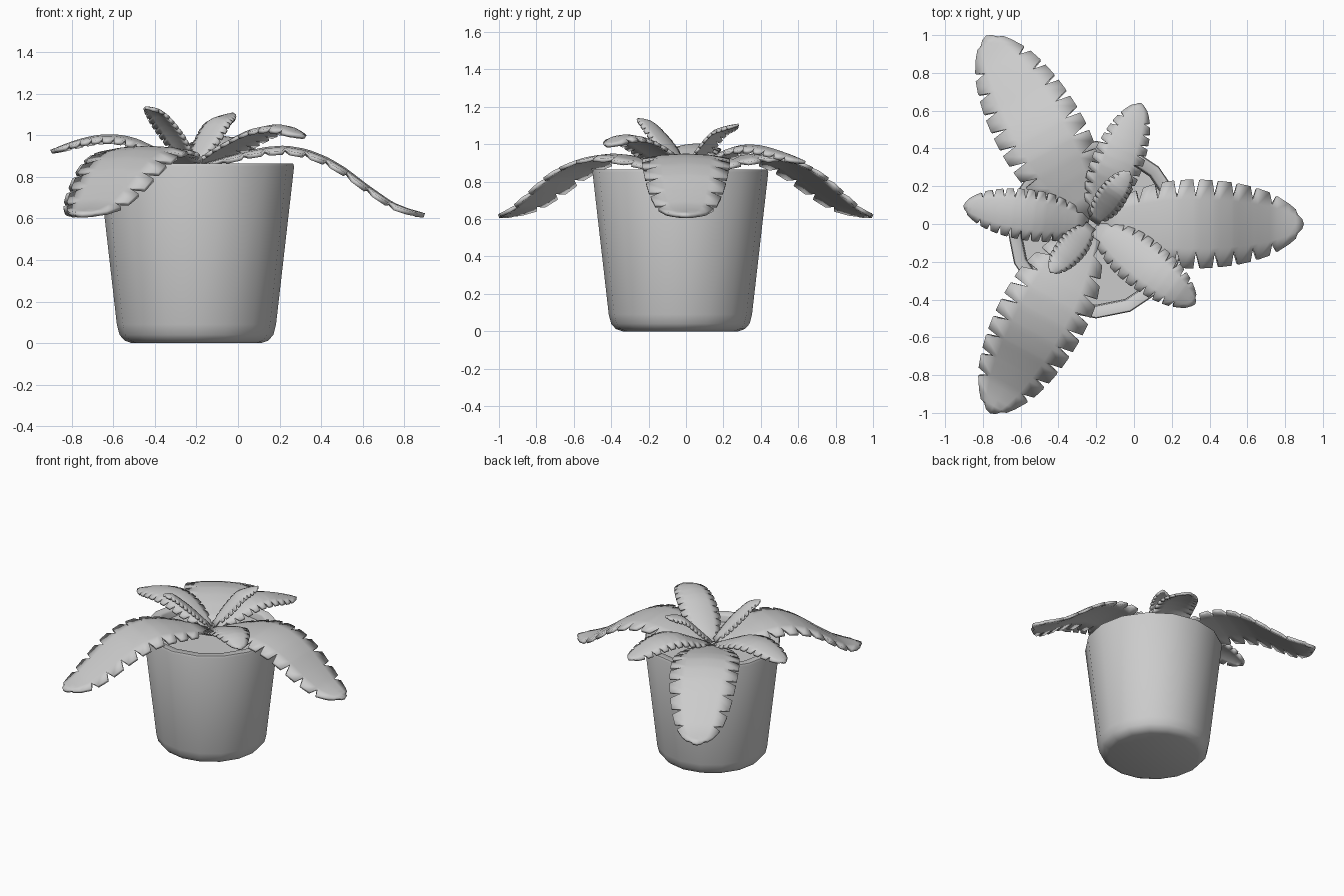
import bpy
import bmesh
import math
from mathutils import Matrix, Vector

if "Cube" in bpy.data.objects:
    bpy.data.objects.remove(bpy.data.objects["Cube"])

grey = bpy.data.materials.new("plain grey")
grey.use_nodes = True
grey.diffuse_color = (0.6, 0.6, 0.6, 1)
grey.node_tree.nodes["Principled BSDF"].inputs["Base Color"].default_value = (0.6, 0.6, 0.6, 1)


def finish(bm, name, angle):
    """Turn a bmesh into a smooth shaded object."""
    bmesh.ops.recalc_face_normals(bm, faces=bm.faces)
    mesh = bpy.data.meshes.new(name)
    bm.to_mesh(mesh)
    bm.free()
    mesh.materials.append(grey)
    obj = bpy.data.objects.new(name, mesh)
    bpy.context.collection.objects.link(obj)
    bpy.ops.object.select_all(action="DESELECT")
    obj.select_set(True)
    bpy.context.view_layer.objects.active = obj
    bpy.ops.object.shade_smooth_by_angle(angle=math.radians(angle))
    return obj


def lathe(name, profile, center, sides=16):
    """Revolve (radius, height) points and cap both ends."""
    bm = bmesh.new()
    rings = []
    for r, z in profile:
        rings.append([bm.verts.new((center[0] + r * math.cos(a), center[1] + r * math.sin(a), z))
                      for a in (math.tau * i / sides for i in range(sides))])
    for lo, hi in zip(rings, rings[1:]):
        for i in range(sides):
            j = (i + 1) % sides
            bm.faces.new((lo[i], lo[j], hi[j], hi[i]))
    bm.faces.new(rings[0][::-1])
    bm.faces.new(rings[-1])
    return finish(bm, name, 60)


def sample(points, t):
    """Smooth interpolation through evenly spaced values, t from 0 to 1."""
    f = t * (len(points) - 1)
    i = min(int(f), len(points) - 2)
    f -= i
    a, b = points[i], points[i + 1]
    before = points[i - 1] if i else 2 * a - b
    after = points[i + 2] if i + 2 < len(points) else 2 * b - a
    return a + 0.5 * f * (b - before + f * (2 * before - 5 * a + 4 * b - after
                                            + f * (3 * (a - b) + after - before)))


WIDTHS = (0.4, 0.68, 0.92, 1.0, 0.98, 0.88, 0.66, 0.22)


def leaf(name, angle, length, half_width, heights, teeth, thickness, droop):
    """Arched leaf with V notches cut along both edges."""
    rows = [(0, 1)]
    for i in range(teeth):
        start = 0.1 + 0.84 * i / teeth
        step = 0.84 / teeth
        rows += [(start, 0.62), (start + 0.24 * step, 1), (start + 0.86 * step, 1)]
    rows += [(0.96, 0.95), (1, 1)]
    turn = Matrix.Translation(Vector((-0.22, 0, 0))) @ Matrix.Rotation(math.radians(angle), 4, "Z")
    bm = bmesh.new()
    grid = []
    for t, edge in rows:
        w = half_width * sample(WIDTHS, t)
        z = sample(heights, t)
        row = []
        for u in (-edge, -0.55, 0, 0.55, edge):
            # tip corners pulled back for a rounded end
            x = length * (0.03 + 0.97 * t) - (0.03 * length * u * u if t == 1 else 0)
            row.append(bm.verts.new(turn @ Vector((x, u * w, z - droop * u * u * min(1, w / half_width)))))
        grid.append(row)
    for lo, hi in zip(grid, grid[1:]):
        for i in range(4):
            bm.faces.new((lo[i], hi[i], hi[i + 1], lo[i + 1]))
    obj = finish(bm, name, 50)
    solid = obj.modifiers.new("thickness", "SOLIDIFY")
    solid.thickness = thickness
    solid.offset = -1


# pot and soil
POT = (-0.2, -0.03)
lathe("pot", [(0.31, 0), (0.345, 0.012), (0.37, 0.04), (0.383, 0.09), (0.47, 0.85),
              (0.465, 0.865), (0.415, 0.865), (0.405, 0.85), (0.4, 0.79)], POT)
lathe("soil", [(0.4, 0.78), (0.4, 0.81)], POT)

# three large drooping leaves
BIG = (0.86, 0.9, 0.935, 0.95, 0.925, 0.86, 0.76, 0.67, 0.625)
for side, angle, length in (("left", 0, 1.12), ("back", 119.5, 1.145), ("front", 241.5, 1.14)):
    leaf(side + "_large_leaf", angle, length, 0.235, BIG, 9, 0.02, 0.025)

# three medium leaves
for side, angle, tip in (("right", 172, 0.93), ("back", 68, 0.91), ("front", -38, 1.0)):
    arch = (0.86, 0.93, 0.99, (1.02 + tip) / 2 + 0.03, tip + 0.05, tip)
    leaf(side + "_medium_leaf", angle, 0.69, 0.135, arch, 10, 0.018, 0.03)

# two small upright leaves
for side, angle, tip in (("back", 55, 1.11), ("front", 229, 1.14)):
    rise = (0.88, 0.95, 1.02, 1.08, tip - 0.01, tip)
    leaf(side + "_small_leaf", angle, 0.34, 0.08, rise, 10, 0.015, 0.025)
